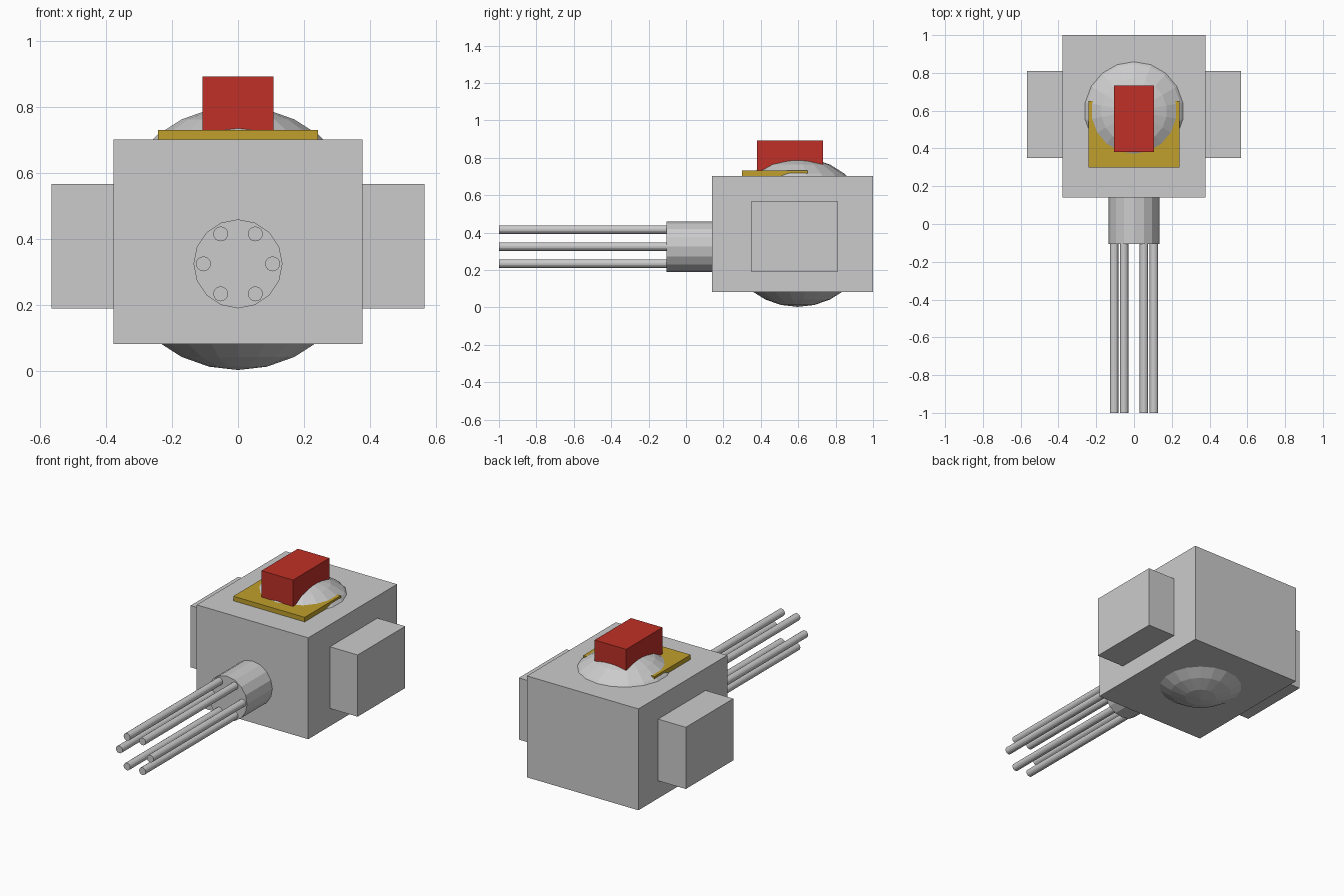
import bpy
from math import cos, sin, pi

if "Cube" in bpy.data.objects:
    bpy.data.objects.remove(bpy.data.objects["Cube"])


def material(name, rgb):
    m = bpy.data.materials.new(name)
    m.diffuse_color = (*rgb, 1)
    m.use_nodes = True
    m.node_tree.nodes["Principled BSDF"].inputs["Base Color"].default_value = m.diffuse_color
    return m


def box(name, x, y, z, mat=None):
    """Box from (min, max) ranges on each axis."""
    bpy.ops.mesh.primitive_cube_add(size=1)
    o = bpy.context.object
    o.name = name
    o.location = [(a + b) / 2 for a, b in (x, y, z)]
    o.scale = [b - a for a, b in (x, y, z)]
    if mat:
        o.data.materials.append(mat)
    return o


def rod(name, x, z, radius, y0, y1, sides):
    """Cylinder lying along y."""
    bpy.ops.mesh.primitive_cylinder_add(
        vertices=sides, radius=radius, depth=y1 - y0,
        location=(x, (y0 + y1) / 2, z), rotation=(pi / 2, 0, 0))
    bpy.context.object.name = name


red = material("red", (0.52, 0.03, 0.02))
gold = material("gold", (0.53, 0.35, 0.025))

# Housing with a pod on each side
box("housing", (-0.378, 0.378), (0.14, 1.0), (0.082, 0.703))
for side, name in ((-1, "left_pod"), (1, "right_pod")):
    box(name, sorted((side * 0.37, side * 0.566)), (0.35, 0.81), (0.19, 0.568))

# Ball showing through the top and bottom of the housing
bpy.ops.mesh.primitive_uv_sphere_add(
    segments=18, ring_count=14, radius=0.4, location=(0, 0.597, 0.403))
bpy.context.object.name = "core_ball"

# Sight plate and red block on top
box("top_plate", (-0.242, 0.242), (0.30, 0.65), (0.69, 0.731), gold)
box("red_block", (-0.107, 0.107), (0.38, 0.732), (0.68, 0.893), red)

# Barrel hub and ring of six barrels
rod("barrel_hub", 0, 0.325, 0.135, -0.105, 0.16, 16)
for i in range(6):
    a = i * pi / 3
    rod(f"barrel_{i + 1}", 0.105 * cos(a), 0.325 + 0.105 * sin(a),
        0.0225, -1.0, -0.09, 16)
